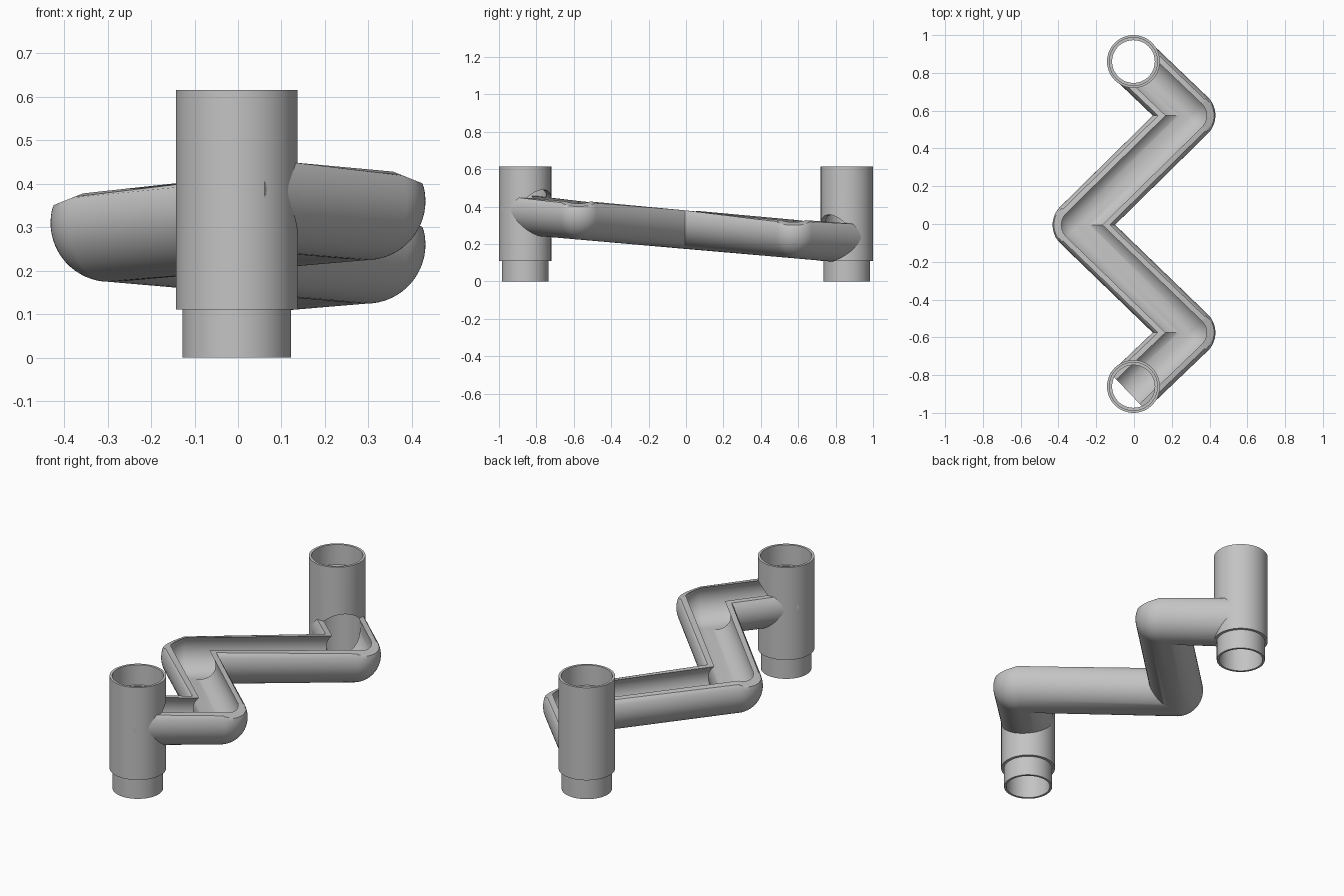
import bpy, bmesh, math
from mathutils import Vector, Matrix

cube = bpy.data.objects.get("Cube")
if cube:
    bpy.data.objects.remove(cube)

OUTER, INNER, RIM = 0.136, 0.113, 0.07     # channel radii and rim height above its axis
POST_X, POST_Y = -0.003, 0.86
FRONT = Vector((POST_X, -POST_Y, 0.385))
BACK = Vector((POST_X, POST_Y, 0.235))
CORNERS = [Vector((0.295, -0.575, 0.36)), Vector((-0.295, -0.005, 0.31)),
           Vector((0.295, 0.575, 0.26))]

gray = bpy.data.materials.new("plain gray")
gray.use_nodes = True
COLOR = (0.55, 0.55, 0.55, 1)
gray.diffuse_color = COLOR
gray.node_tree.nodes["Principled BSDF"].inputs["Base Color"].default_value = COLOR


def make_object(name, bm):
    bmesh.ops.recalc_face_normals(bm, faces=bm.faces)
    mesh = bpy.data.meshes.new(name)
    bm.to_mesh(mesh)
    bm.free()
    mesh.materials.append(gray)
    obj = bpy.data.objects.new(name, mesh)
    bpy.context.collection.objects.link(obj)
    return obj


def activate(obj):
    bpy.ops.object.select_all(action='DESELECT')
    obj.select_set(True)
    bpy.context.view_layer.objects.active = obj


def rod(name, a, b, radius):
    """Solid cylinder between two points."""
    axis = b - a
    bm = bmesh.new()
    turn = Vector((0, 0, 1)).rotation_difference(axis).to_matrix().to_4x4()
    bmesh.ops.create_cone(bm, cap_ends=True, segments=64, radius1=radius, radius2=radius,
                          depth=axis.length, matrix=Matrix.Translation((a + b) / 2) @ turn)
    return make_object(name, bm)


def cut(obj, cutter):
    cutter.hide_render = True
    mod = obj.modifiers.new("cut", 'BOOLEAN')
    mod.operation, mod.solver, mod.object = 'DIFFERENCE', 'EXACT', cutter
    activate(obj)
    bpy.ops.object.modifier_apply(modifier=mod.name)
    bpy.data.objects.remove(cutter)


def post(name, y):
    """Hollow post with a spigot below and a socket on top."""
    profile = [(0.125, 0), (0.125, 0.11), (0.14, 0.11), (0.14, 0.615),
               (0.127, 0.615), (0.127, 0.505), (INNER, 0.505), (INNER, 0)]
    bm = bmesh.new()
    verts = [bm.verts.new((POST_X + r, y, z)) for r, z in profile]
    edges = [bm.edges.new((v, verts[i - 1])) for i, v in enumerate(verts)]
    bmesh.ops.spin(bm, geom=verts + edges, cent=(POST_X, y, 0), axis=(0, 0, 1),
                   angle=math.tau, steps=64, use_duplicate=False)
    bmesh.ops.remove_doubles(bm, verts=bm.verts, dist=0.0001)
    return make_object(name, bm)


def arc(radius, steps):
    """Lower arc of a circle, from rim to rim, as (sideways, height)."""
    top = math.asin(RIM / radius)
    span = math.pi + 2 * top
    return [(radius * math.cos(top - span * i / steps),
             radius * math.sin(top - span * i / steps)) for i in range(steps + 1)]


def channel():
    """Open gutter swept along the zigzag, rounded outside each corner."""
    section = arc(OUTER, 40) + arc(INNER, 40)[::-1]
    start = FRONT + (FRONT - CORNERS[0]).normalized() * 0.04
    path = [start] + CORNERS + [BACK]
    sides = [Vector((d.y, -d.x, 0)).normalized()
             for d in (b - a for a, b in zip(path, path[1:]))]
    up = Vector((0, 0, 1))
    rings = [[start + sides[0] * s + up * h for s, h in section]]
    for corner, n1, n2 in zip(CORNERS, sides, sides[1:]):
        turn = math.atan2(n1.cross(n2).z, n1.dot(n2))
        outward = 1 if turn > 0 else -1
        miter = (n1 + n2).normalized() / math.cos(turn / 2)
        steps = 16
        for k in range(steps + 1):
            n = Matrix.Rotation(turn * k / steps, 3, 'Z') @ n1
            ring = []
            for s, h in section:
                if s * outward > 0:
                    # rim dips toward the outside of the bend
                    reach = abs((n * s).x)
                    h = min(h, RIM - 0.4 * max(0, reach - 0.055))
                    ring.append(corner + n * s + up * h)
                else:
                    ring.append(corner + miter * s + up * h)
            rings.append(ring)
    rings.append([BACK + sides[-1] * s + up * h for s, h in section])

    bm = bmesh.new()
    loops = [[bm.verts.new(p) for p in ring] for ring in rings]
    for a, b in zip(loops, loops[1:]):
        for i in range(len(a)):
            bm.faces.new((a[i - 1], a[i], b[i], b[i - 1]))
    bm.faces.new(loops[0])
    bm.faces.new(loops[-1])
    bmesh.ops.remove_doubles(bm, verts=bm.verts, dist=0.00005)
    return make_object("zigzag_channel", bm)


# Posts, each with a round opening toward the channel
front_post = post("front_post", -POST_Y)
back_post = post("back_post", POST_Y)
cut(front_post, rod("front_opening", FRONT, FRONT.lerp(CORNERS[0], 0.7), INNER))
cut(back_post, rod("back_opening", BACK, BACK.lerp(CORNERS[2], 0.7), INNER))

# Gutter, trimmed clear of the back post's bore
gutter = channel()
cut(gutter, rod("back_bore", Vector((POST_X, POST_Y, -0.1)),
                Vector((POST_X, POST_Y, 0.7)), 0.118))

for obj in (front_post, back_post, gutter):
    activate(obj)
    bpy.ops.object.shade_smooth_by_angle(angle=math.radians(30))
